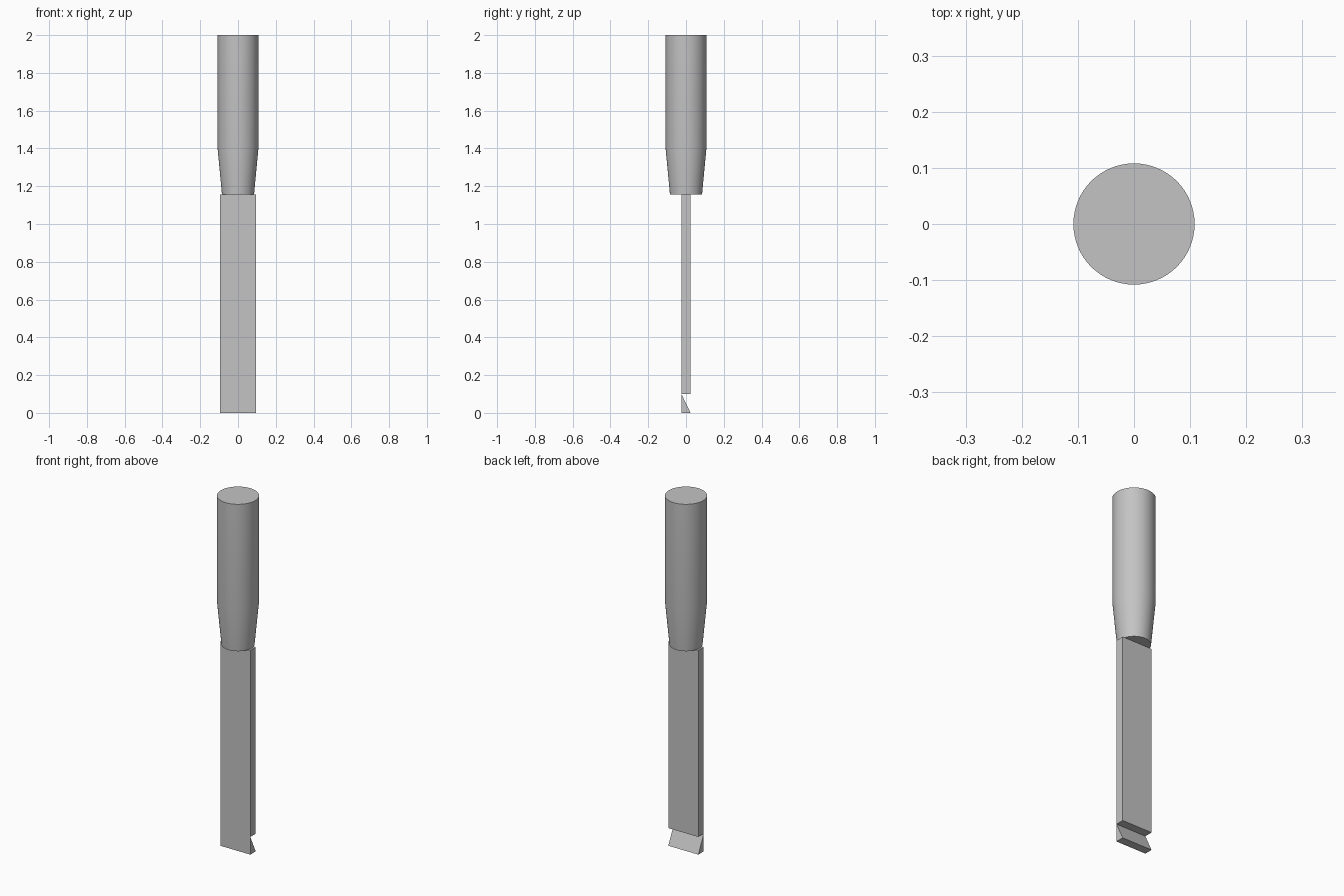
import bpy, bmesh, math

cube = bpy.data.objects.get("Cube")
if cube:
    bpy.data.objects.remove(cube, do_unlink=True)

# Single plain metal grey
grey = bpy.data.materials.new("light grey")
grey.use_nodes = True
colour = (0.55, 0.55, 0.55, 1)
grey.diffuse_color = colour
grey.node_tree.nodes["Principled BSDF"].inputs["Base Color"].default_value = colour


def make_object(name, bm):
    bmesh.ops.recalc_face_normals(bm, faces=bm.faces)
    mesh = bpy.data.meshes.new(name)
    bm.to_mesh(mesh)
    bm.free()
    mesh.materials.append(grey)
    obj = bpy.data.objects.new(name, mesh)
    bpy.context.collection.objects.link(obj)
    return obj


def extrude_side_profile(name, profile, half_width):
    """Extrude a (y, z) outline across the width."""
    bm = bmesh.new()
    face = bm.faces.new([bm.verts.new((-half_width, y, z)) for y, z in profile])
    result = bmesh.ops.extrude_face_region(bm, geom=[face], use_keep_orig=True)
    moved = [v for v in result["geom"] if isinstance(v, bmesh.types.BMVert)]
    bmesh.ops.translate(bm, verts=moved, vec=(2 * half_width, 0, 0))
    return make_object(name, bm)


def stacked_rings(name, rings, sides):
    """Round body through (radius, z) rings, capped at both ends."""
    bm = bmesh.new()
    loops = [[bm.verts.new((r * math.cos(2 * math.pi * i / sides),
                            r * math.sin(2 * math.pi * i / sides), z))
              for i in range(sides)] for r, z in rings]
    for low, high in zip(loops, loops[1:]):
        for i in range(sides):
            j = (i + 1) % sides
            bm.faces.new((low[i], low[j], high[j], high[i]))
    bm.faces.new(loops[0])
    bm.faces.new(loops[-1])
    return make_object(name, bm)


WIDTH, THICK = 0.094, 0.024
BLADE_TOP, BLADE_BOTTOM = 1.157, 0.1

# Round handle with tapered neck
handle = stacked_rings("handle", [(0.085, BLADE_TOP), (0.108, 1.4), (0.108, 2)], 64)
bpy.ops.object.select_all(action="DESELECT")
handle.select_set(True)
bpy.context.view_layer.objects.active = handle
bpy.ops.object.shade_smooth_by_angle(angle=math.radians(30))

# Flat blade
extrude_side_profile("blade", [(-THICK, BLADE_BOTTOM), (THICK, BLADE_BOTTOM),
                               (THICK, BLADE_TOP), (-THICK, BLADE_TOP)], WIDTH)

# Wedge tip meeting the blade along its front edge
extrude_side_profile("wedge_tip", [(-THICK, 0), (THICK, 0), (-THICK, BLADE_BOTTOM)], WIDTH)
